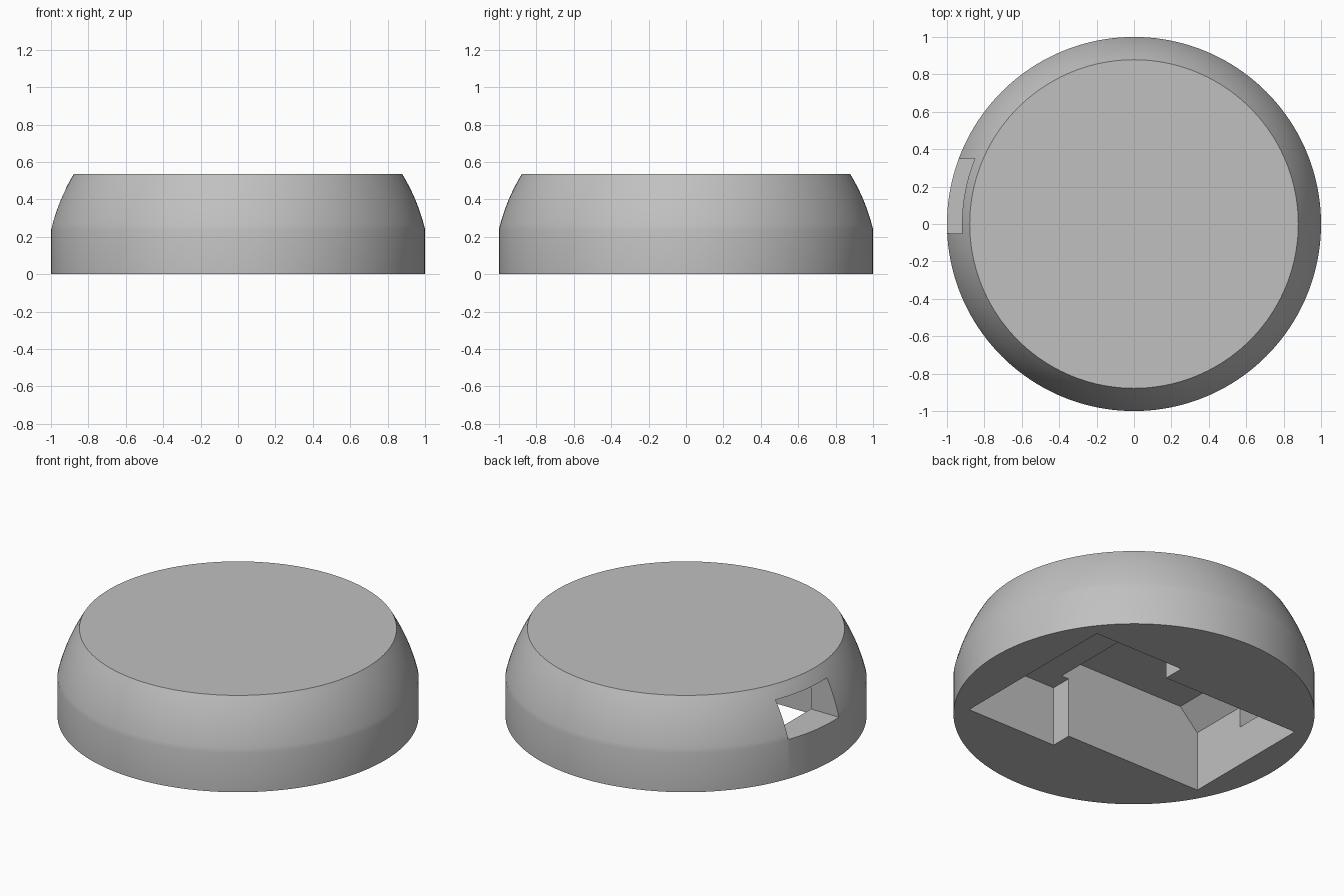
import bpy
import bmesh
import math
from mathutils import Vector

if "Cube" in bpy.data.objects:
    bpy.data.objects.remove(bpy.data.objects["Cube"], do_unlink=True)

# Single flat colour
grey = bpy.data.materials.new("plain_grey")
colour = (0.53, 0.53, 0.53, 1.0)
grey.use_nodes = True
grey.diffuse_color = colour
grey.node_tree.nodes["Principled BSDF"].inputs["Base Color"].default_value = colour


def finish(name, bm):
    bmesh.ops.recalc_face_normals(bm, faces=bm.faces)
    mesh = bpy.data.meshes.new(name)
    bm.to_mesh(mesh)
    bm.free()
    obj = bpy.data.objects.new(name, mesh)
    bpy.context.collection.objects.link(obj)
    mesh.materials.append(grey)
    return obj


def lathe(name, profile, segments):
    """Stack rings of the given (radius, height) and cap both ends."""
    bm = bmesh.new()
    rings = []
    for r, z in profile:
        angles = [2 * math.pi * i / segments for i in range(segments)]
        rings.append([bm.verts.new((r * math.cos(a), r * math.sin(a), z)) for a in angles])
    for low, high in zip(rings, rings[1:]):
        for i in range(segments):
            j = (i + 1) % segments
            bm.faces.new((low[i], low[j], high[j], high[i]))
    bm.faces.new(rings[0])
    bm.faces.new(rings[-1])
    return finish(name, bm)


def cutter(name, side_profile, y_min, y_max):
    """Extrude an xz profile along y."""
    bm = bmesh.new()
    face = bm.faces.new([bm.verts.new((x, y_min, z)) for x, z in side_profile])
    result = bmesh.ops.extrude_face_region(bm, geom=[face])
    moved = [v for v in result["geom"] if isinstance(v, bmesh.types.BMVert)]
    bmesh.ops.translate(bm, verts=moved, vec=Vector((0, y_max - y_min, 0)))
    obj = finish(name, bm)
    obj.hide_render = True
    return obj


def rectangle(x0, x1, z0, z1):
    return [(x0, z0), (x1, z0), (x1, z1), (x0, z1)]


# Round body: straight wall below, spherical shoulder, flat top
shoulder, top = 0.24, 0.535
sphere = math.hypot(1, shoulder)
profile = [(1, 0)]
for i in range(13):
    z = shoulder + (top - shoulder) * i / 12
    profile.append((math.sqrt(sphere ** 2 - z ** 2), z))
body = lathe("domed_housing", profile, 160)

# Hollow underside and side window
roof, deep = 0.366, 0.489
cutters = [
    cutter("wide_pocket_cutter", rectangle(0.12, 0.73, -0.1, roof), -0.55, 0.55),
    cutter("deep_pocket_cutter",
           [(-0.81, -0.1), (0.17, -0.1), (0.17, deep), (-0.687, deep), (-0.81, roof)],
           -0.42, 0.42),
    cutter("side_window_cutter", rectangle(-1.2, -0.6, shoulder, 0.46), -0.05, 0.35),
]

bpy.context.view_layer.objects.active = body
for tool in cutters:
    cut = body.modifiers.new(tool.name, 'BOOLEAN')
    cut.operation = 'DIFFERENCE'
    cut.solver = 'EXACT'
    cut.object = tool
    bpy.ops.object.modifier_apply(modifier=cut.name)
for tool in cutters:
    bpy.data.objects.remove(tool, do_unlink=True)

# Smooth wall, crisp rims
bpy.ops.object.select_all(action='DESELECT')
body.select_set(True)
bpy.ops.object.shade_smooth_by_angle(angle=math.radians(25))
